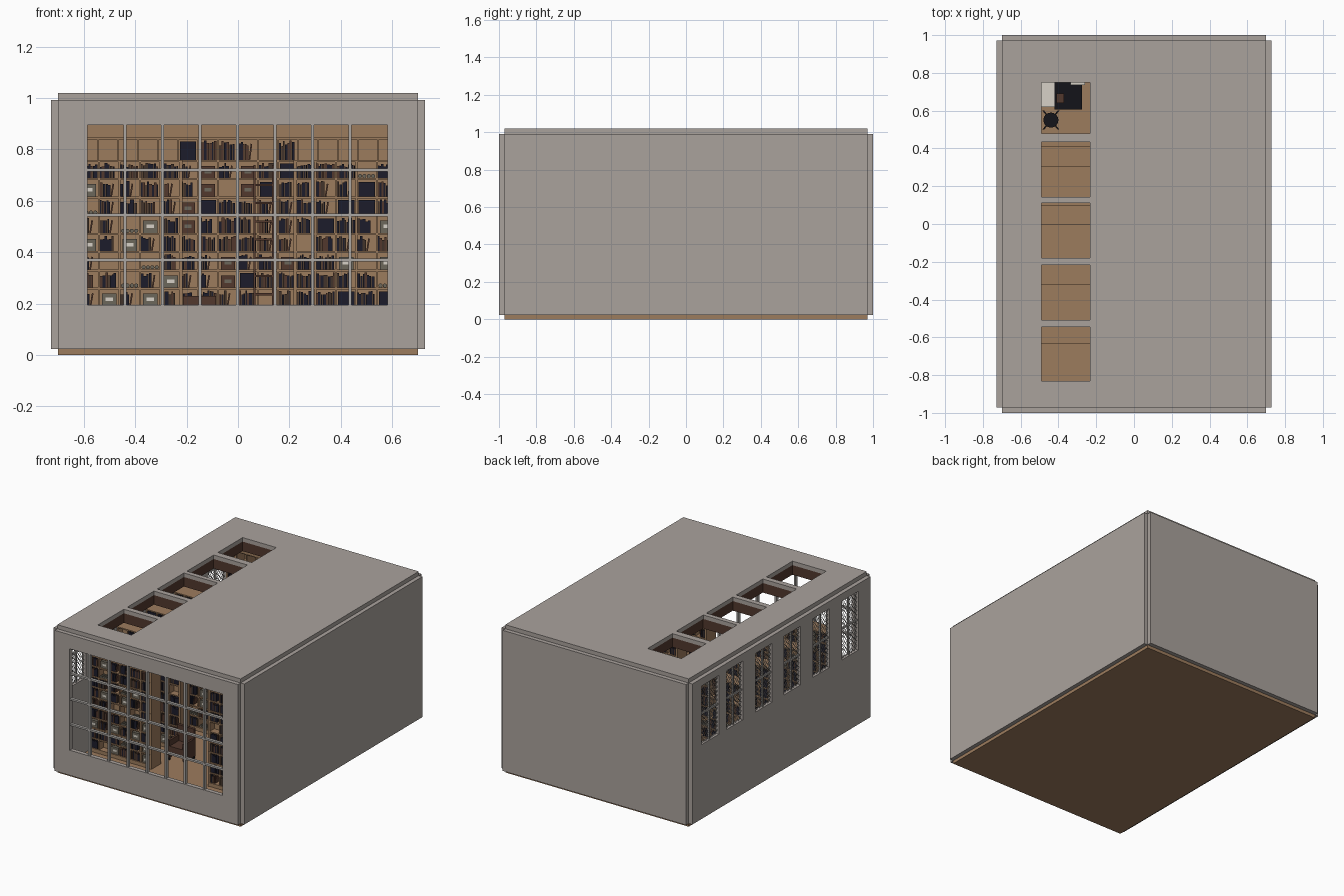
import bpy, math, random
from collections import defaultdict

if "Cube" in bpy.data.objects:
    bpy.data.objects.remove(bpy.data.objects["Cube"])

random.seed(4)
COL = {
    "plaster grey": (0.40, 0.362, 0.335), "oak wood": (0.335, 0.2, 0.11),
    "frame grey": (0.41, 0.39, 0.37), "navy": (0.012, 0.012, 0.024),
    "red brown": (0.085, 0.04, 0.027), "dark brown": (0.055, 0.034, 0.024),
    "box grey": (0.15, 0.135, 0.105), "paper": (0.68, 0.64, 0.57),
    "black": (0.007, 0.007, 0.01),
}
MATS = {}
for n, c in COL.items():
    m = bpy.data.materials.new(n)
    m.diffuse_color = (*c, 1)
    m.use_nodes = True
    m.node_tree.nodes["Principled BSDF"].inputs["Base Color"].default_value = m.diffuse_color
    MATS[n] = m
parts = defaultdict(lambda: ([], []))
mat_of = {}


def prism(name, mat, loop, offset):
    """Extrude a closed loop of points along an offset, into the named part."""
    v, f = parts[name]
    mat_of[name] = mat
    b, n = len(v), len(loop)
    v.extend(loop)
    v.extend([tuple(p[i] + offset[i] for i in range(3)) for p in loop])
    f.append(tuple(b + i for i in reversed(range(n))))
    f.append(tuple(b + n + i for i in range(n)))
    for i in range(n):
        j = (i + 1) % n
        f.append((b + i, b + j, b + n + j, b + n + i))


def box(name, mat, x0, x1, y0, y1, z0, z1):
    prism(name, mat, [(x0, y0, z0), (x1, y0, z0), (x1, y1, z0), (x0, y1, z0)], (0, 0, z1 - z0))


def disc(name, mat, x, y, z, r, off, n=12):
    """Round bar starting at x,y,z, along y or z."""
    loop = []
    for i in range(n):
        a = 2 * math.pi * i / n
        if off[2]:
            loop.append((x + r * math.cos(a), y + r * math.sin(a), z))
        else:
            loop.append((x + r * math.cos(a), y, z - r * math.sin(a)))
    prism(name, mat, loop, off)


def make(name):
    v, f = parts.pop(name)
    me = bpy.data.meshes.new(name)
    me.from_pydata(v, [], f)
    me.materials.append(MATS[mat_of[name]])
    ob = bpy.data.objects.new(name, me)
    bpy.context.collection.objects.link(ob)
    return ob


def slab_with_holes(name, mat, dims, holes):
    box(name, mat, *dims)
    ob = make(name)
    for h in holes:
        box("cutter", mat, *h)
    cut = make("cutter")
    mod = ob.modifiers.new("openings", "BOOLEAN")
    mod.operation, mod.object, mod.solver = "DIFFERENCE", cut, "EXACT"
    dg = bpy.context.evaluated_depsgraph_get()
    me = bpy.data.meshes.new_from_object(ob.evaluated_get(dg))
    ob.modifiers.clear()
    ob.data = me
    bpy.data.objects.remove(cut)


# shell of the room
G, W, R = "plaster grey", "oak wood", "red brown"
F, C, D = 0.022, 0.992, 0.971
box("floor", W, -0.70, 0.70, -D, D, 0, F)
box("right_wall", G, 0.70, 0.728, -D, D, F, C)
box("back_wall", G, -0.70, 0.70, D, 1.0, F, C)
slab_with_holes("front_wall", G, (-0.70, 0.70, -1.0, -D, F, C),
                [(-0.585, 0.582, -1.1, -0.9, 0.195, 0.895)])
WIN = [(0.68, 0.87), (0.42, 0.60), (0.10, 0.28), (-0.21, -0.03), (-0.525, -0.345), (-0.84, -0.66)]
WZ0, WZ1 = 0.535, 0.94
slab_with_holes("left_wall", G, (-0.728, -0.70, -D, D, F, C),
                [(-0.8, -0.6, a, b, WZ0, WZ1) for a, b in WIN])
SKY = [(0.48, 0.75), (0.143, 0.435), (-0.18, 0.11), (-0.507, -0.217), (-0.83, -0.545)]
SX0, SX1 = -0.49, -0.232
slab_with_holes("ceiling", G, (-0.70, 0.70, -D, D, C, 1.02),
                [(SX0, SX1, a, b, 0.9, 1.1) for a, b in SKY])

# dark wooden lining hanging under each skylight
LZ = 0.925
for a, b in SKY:
    e, t = 0.002, 0.012
    box("skylight_lining", R, SX0 - t, SX0 - e, a - t, b + t, LZ, C)
    box("skylight_lining", R, SX1 + e, SX1 + t, a - t, b + t, LZ, C)
    box("skylight_lining", R, SX0 - e, SX1 + e, a - t, a - e, LZ, C)
    box("skylight_lining", R, SX0 - e, SX1 + e, b + e, b + t, LZ, C)

# front window bars
for i in range(1, 8):
    x = -0.585 + 1.167 * i / 8
    box("front_window_bars", "frame grey", x - 0.006, x + 0.006, -0.998, -0.974, 0.195, 0.895)
for z in (0.37, 0.545, 0.72):
    box("front_window_bars", "frame grey", -0.585, 0.582, -0.996, -0.976, z - 0.006, z + 0.006)

# side windows: fine diamond lattice with a middle bar
for a, b in WIN:
    w, h, st, t = b - a, WZ1 - WZ0, 0.03, 0.0016
    for k in range(1, int((w + h) / st) + 1):
        c = k * st
        p0, p1 = max(0, c - h), min(w, c)
        if p1 - p0 < 0.004:
            continue
        for flip in (0, 1):
            q = [(p0, c - p0 - t), (p1, c - p1 - t), (p1, c - p1 + t), (p0, c - p0 + t)]
            q = [(a + (w - y if flip else y), WZ0 + min(h, max(0, z))) for y, z in q]
            if flip:
                q.reverse()
            prism("side_window_lattice", "frame grey", [(-0.716, y, z) for y, z in q], (0.003, 0, 0))
    box("side_window_bars", "frame grey", -0.721, -0.709, (a + b) / 2 - 0.005, (a + b) / 2 + 0.005, WZ0, WZ1)
    box("side_window_bars", "frame grey", -0.72, -0.71, a, b, 0.735, 0.747)


def fill_bay(x0, x1, z0, z1, yf, s, centre=False):
    """Fill one shelf opening; yf is its front, s the direction inwards."""
    h = z1 - z0
    y0, y1 = sorted((yf + s * 0.008, yf + s * 0.045))
    kind = random.random()
    if kind < 0.70:      # row of books, sometimes only part of the width
        x, end = x0, x1 - random.choice((0, 0, 0.015, 0.03))
        while True:
            w = random.uniform(0.006, 0.012)
            if x + w > end:
                break
            m = random.choice(("navy", "navy", "navy", "dark brown", "red brown"))
            top = z0 + h * random.uniform(0.68, 0.95)
            box("books_" + m.replace(" ", "_"), m, x, x + w - 0.0008, y0, y1, z0, top)
            x += w
        if end < x1 - 0.02:      # leaning book
            prism("books_red_brown", R, [(x, y0, z0), (x + 0.006, y0, z0),
                  (x + 0.014, y0, z0 + h * 0.75), (x + 0.008, y0, z0 + h * 0.8)][::-1], (0, y1 - y0, 0))
    elif kind < 0.78:    # bound set
        box("bound_sets", "navy", x0 + 0.004, x1 - 0.004, y0, y1, z0, z0 + h * 0.9)
    elif kind < 0.91:    # storage box with label
        m = R if centre else "box grey"
        box("storage_boxes_" + m[:3], m, x0 + 0.008, x1 - 0.008, y0, y1, z0, z0 + h * 0.75)
        lx, lz = (x0 + x1) / 2, z0 + h * 0.4
        e0, e1 = sorted((yf + s * 0.006, yf + s * 0.01))
        box("labels_" + m[:3], "box grey" if centre else "paper",
            lx - 0.014, lx + 0.014, e0, e1, lz - 0.007, lz + 0.007)
    elif kind < 0.96:    # rolled scrolls
        for k in range(4):
            disc("scrolls_" + ("dark" if centre else "grey"), R if centre else "box grey",
                 x0 + 0.010 + k * 0.017, y0, z0 + 0.008, 0.008, (0, y1 - y0, 0), 10)


def bookcase(name, x0, x1, y0, y1, levels, n, sides):
    """Frame of shelves and uprights, filled from the listed sides."""
    t = 0.004
    for z in levels:
        box(name, W, x0, x1, y0, y1, z - t, z + t)
    for i in range(n + 1):
        x = min(max(x0 + (x1 - x0) * i / n, x0 + t), x1 - t)
        box(name, W, x - t, x + t, y0 + 0.001, y1 - 0.001, F, levels[-1])
    ym = (y0 + y1) / 2 if len(sides) == 2 else y1 - 0.006
    box(name, W, x0, x1, ym - 0.004, ym + 0.004, F, levels[-1])
    box(name, W, x0, x1, y0 + 0.003, y1 - 0.003, F, levels[0])
    for s in sides:
        for k in range(len(levels) - 1):
            for i in range(n):
                a, b = x0 + (x1 - x0) * i / n + t, x0 + (x1 - x0) * (i + 1) / n - t
                centre = len(sides) == 1 and abs(a + b) < 0.4
                if levels[k] > 0.75 and not centre:
                    continue
                fill_bay(a, b, levels[k] + t, levels[k + 1] - t, y0 if s > 0 else y1, s, centre)


# double-sided bookcases on both sides of the aisle, tall one along the back
LEV = [0.045 + 0.071 * i for i in range(11)]
for yc in (-0.583, -0.268, 0.047, 0.356):
    for k, (a, b) in enumerate(((-0.70, -0.222), (0.222, 0.70))):
        bookcase(("left", "right")[k] + "_bookcases", a, b, yc - 0.053, yc + 0.053, LEV, 6, (1, -1))
        xe = -0.222 if k == 0 else 0.216
        box("bookcase_end_panels", W, xe, xe + 0.006, yc - 0.053, yc + 0.053, F, 0.759)
bookcase("back_bookcase", -0.70, 0.70, 0.87, D, LEV + [0.843], 18, (1,))
box("back_cornice", W, -0.70, 0.70, 0.86, D, 0.847, C)

# desk with papers in the back left bay
box("desk_top", "black", -0.42, -0.275, 0.605, 0.78, 0.245, 0.26)
box("desk_side_top", "paper", -0.50, -0.42, 0.62, 0.78, 0.245, 0.258)
for x in (-0.495, -0.29):
    for y in (0.625, 0.765):
        box("desk_legs", "black", x, x + 0.012, y, y + 0.012, F, 0.245)
box("desk_book", R, -0.41, -0.37, 0.64, 0.69, 0.26, 0.275)
box("desk_lamp", "paper", -0.335, -0.26, 0.735, 0.755, 0.33, 0.34)
box("desk_lamp_stem", "black", -0.30, -0.294, 0.742, 0.748, 0.26, 0.33)

# round stool with star foot
disc("stool_seat", "black", -0.44, 0.55, 0.15, 0.04, (0, 0, 0.018), 16)
disc("stool_stem", "black", -0.44, 0.55, 0.035, 0.007, (0, 0, 0.115), 8)
for s in (1, -1):
    prism("stool_foot", "black", [(-0.485, 0.55 - s * 0.05, 0.027), (-0.475, 0.55 - s * 0.05, 0.027),
          (-0.395, 0.55 + s * 0.05, 0.027), (-0.405, 0.55 + s * 0.05, 0.027)][::s], (0, 0, 0.011))

# armchair in the aisle
box("armchair", R, -0.20, -0.10, -0.46, -0.36, 0.06, 0.12)
box("armchair", R, -0.215, -0.20, -0.46, -0.36, 0.04, 0.16)
box("armchair", R, -0.10, -0.085, -0.46, -0.36, 0.04, 0.16)
box("armchair", R, -0.215, -0.085, -0.36, -0.34, 0.04, 0.23)
for x in (-0.212, -0.098):
    for y in (-0.455, -0.355):
        box("armchair_legs", "black", x, x + 0.01, y, y + 0.01, F, 0.042)

# ladder leaning on the back bookcase
for x in (0.06, 0.132):
    prism("ladder", R, [(x, 0.70, F), (x, 0.715, F), (x, 0.868, 0.74), (x, 0.853, 0.74)], (0.008, 0, 0))
for i in range(9):
    z = 0.09 + i * 0.071
    y = 0.70 + (z - 0.025) * 0.214
    box("ladder", R, 0.066, 0.134, y, y + 0.015, z, z + 0.008)

for name in list(parts):
    make(name)
